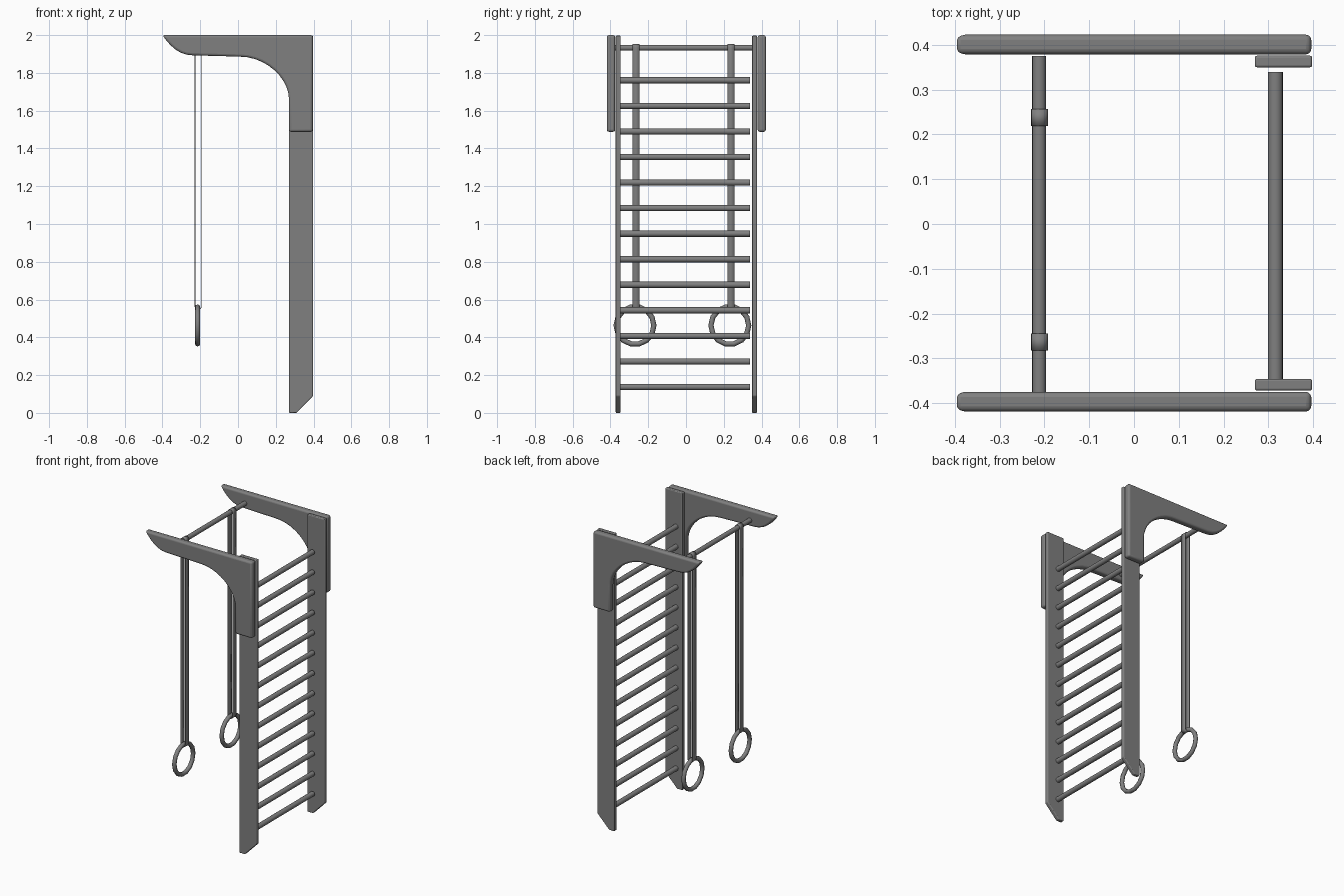
import bpy, bmesh, math
from mathutils import Vector, Matrix

cube = bpy.data.objects.get("Cube")
if cube:
    bpy.data.objects.remove(cube)

GREY = (0.216, 0.216, 0.216, 1)
mat = bpy.data.materials.new("plain grey")
mat.use_nodes = True
mat.diffuse_color = GREY
mat.node_tree.nodes["Principled BSDF"].inputs["Base Color"].default_value = GREY


def finish(name, bm):
    bmesh.ops.recalc_face_normals(bm, faces=bm.faces)
    mesh = bpy.data.meshes.new(name)
    bm.to_mesh(mesh)
    bm.free()
    mesh.materials.append(mat)
    obj = bpy.data.objects.new(name, mesh)
    bpy.context.collection.objects.link(obj)
    return obj


def smooth(obj, angle=40):
    bpy.ops.object.select_all(action='DESELECT')
    obj.select_set(True)
    bpy.context.view_layer.objects.active = obj
    bpy.ops.object.shade_smooth_by_angle(angle=math.radians(angle))


def bezier(a, b, c, d, steps=10):
    pts = [Vector(p) for p in (a, b, c, d)]
    out = []
    for i in range(steps + 1):
        t = i / steps
        s = 1 - t
        out.append(pts[0] * s**3 + pts[1] * 3 * s * s * t + pts[2] * 3 * s * t * t + pts[3] * t**3)
    return out


def board(name, outline, y0, y1, bevel):
    """Side profile in x and z, given thickness in y, with rounded edges."""
    bm = bmesh.new()
    face = bm.faces.new([bm.verts.new((x, y0, z)) for x, z in outline])
    moved = bmesh.ops.extrude_face_region(bm, geom=[face])["geom"]
    bmesh.ops.translate(bm, verts=[v for v in moved if isinstance(v, bmesh.types.BMVert)],
                        vec=(0, y1 - y0, 0))
    obj = finish(name, bm)
    mod = obj.modifiers.new("rounded edges", 'BEVEL')
    mod.width, mod.segments = bevel, 3
    mod.limit_method = 'ANGLE'
    mod.angle_limit = math.radians(40)
    smooth(obj)
    return obj


def rod(name, x, z, y0, y1, radius):
    bm = bmesh.new()
    spin = Matrix.Translation((x, (y0 + y1) / 2, z)) @ Matrix.Rotation(math.pi / 2, 4, 'X')
    bmesh.ops.create_cone(bm, cap_ends=True, segments=16, radius1=radius, radius2=radius,
                          depth=y1 - y0, matrix=spin)
    smooth(finish(name, bm))


def strap(name, x, y, low, high, radius, width):
    """Closed band running over the bar and under the ring."""
    bm = bmesh.new()
    loop = []
    for centre, start in ((high, 0), (low, math.pi)):
        for i in range(9):
            a = start + math.pi * i / 8
            loop.append((x + radius * math.cos(a), centre + radius * math.sin(a)))
    rows = [[bm.verts.new((px, y + s * width / 2, pz)) for px, pz in loop] for s in (-1, 1)]
    for i in range(len(loop)):
        j = (i + 1) % len(loop)
        bm.faces.new((rows[0][i], rows[0][j], rows[1][j], rows[1][i]))
    obj = finish(name, bm)
    mod = obj.modifiers.new("thickness", 'SOLIDIFY')
    mod.thickness = 0.004
    smooth(obj)


def ring(name, x, y, z, major, minor, sides=14, tube=8):
    bm = bmesh.new()
    grid = []
    for i in range(sides):
        a = 2 * math.pi * (i + 0.5) / sides
        row = []
        for k in range(tube):
            b = 2 * math.pi * k / tube
            r = major + minor * math.cos(b)
            row.append(bm.verts.new((x + minor * math.sin(b), y + r * math.sin(a), z - r * math.cos(a))))
        grid.append(row)
    for i in range(sides):
        for k in range(tube):
            n, m = (i + 1) % sides, (k + 1) % tube
            bm.faces.new((grid[i][k], grid[n][k], grid[n][m], grid[i][m]))
    smooth(finish(name, bm), 50)


# Side posts with slanted feet, and the overhanging brackets outside them
post = [(0.27, 0), (0.31, 0), (0.398, 0.09), (0.398, 1.997), (0.27, 1.997)]
bracket = [(-0.4, 2), (0.396, 2), (0.396, 1.488), (0.27, 1.488)]
bracket += bezier((0.27, 1.66), (0.27, 1.77), (0.15, 1.886), (0.01, 1.886))
bracket += bezier((-0.24, 1.893), (-0.31, 1.893), (-0.36, 1.94), (-0.4, 2), 6)[:-1]
for side, shift in (("left", 0.002), ("right", -0.002)):
    s = 1 if side == "left" else -1
    board(side + "_post", post, s * 0.348 + 0.002, s * 0.374 + 0.002, 0.005)
    board(side + "_bracket", bracket, s * 0.377 + 0.002, s * 0.421 + 0.002, 0.012)

# Ladder rungs and the hanging bar
for i in range(13):
    rod("rung_%d" % (i + 1), 0.316, 0.137 + 0.1353 * i, -0.347, 0.34, 0.0165)
rod("hanging_bar", -0.212, 1.933, -0.375, 0.375, 0.0155)

# Straps and gymnastic rings
for side, y in (("left", 0.238), ("right", -0.264)):
    strap(side + "_strap", -0.211, y, 0.565, 1.933, 0.019, 0.038)
    ring(side + "_ring", -0.214, y - 0.006, 0.463, 0.1, 0.014)
